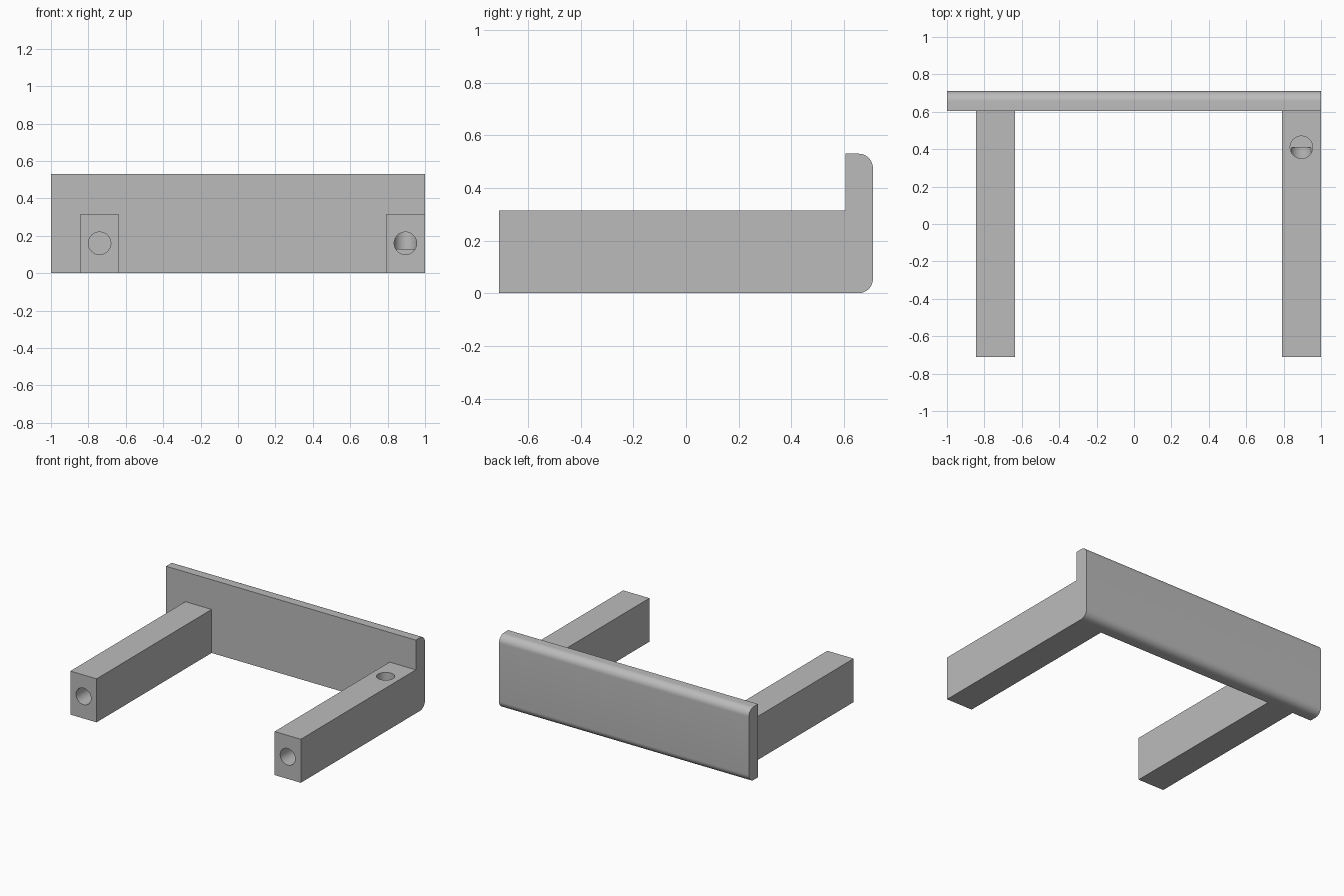
import bpy, bmesh, math
from mathutils import Matrix, Vector

if "Cube" in bpy.data.objects:
    bpy.data.objects.remove(bpy.data.objects["Cube"], do_unlink=True)

grey = bpy.data.materials.new("plain grey")
grey.use_nodes = True
colour = (0.5, 0.5, 0.5, 1)
grey.diffuse_color = colour
grey.node_tree.nodes["Principled BSDF"].inputs["Base Color"].default_value = colour

FRONT, PLATE, BACK = -0.71, 0.605, 0.71
ARM_W, ARM_H, HOLE_R = 0.21, 0.315, 0.06


def make_object(name, bm):
    bmesh.ops.recalc_face_normals(bm, faces=bm.faces)
    mesh = bpy.data.meshes.new(name)
    bm.to_mesh(mesh)
    bm.free()
    mesh.materials.append(grey)
    obj = bpy.data.objects.new(name, mesh)
    bpy.context.collection.objects.link(obj)
    return obj


def smooth(obj):
    bpy.ops.object.select_all(action='DESELECT')
    obj.select_set(True)
    bpy.context.view_layer.objects.active = obj
    bpy.ops.object.shade_smooth_by_angle(angle=math.radians(30))


def drill(obj, start, end):
    """Cut a round hole whose axis runs from start to end."""
    start, end = Vector(start), Vector(end)
    axis = end - start
    turn = axis.to_track_quat('Z', 'Y').to_matrix().to_4x4()
    bm = bmesh.new()
    bmesh.ops.create_cone(bm, cap_ends=True, segments=48, radius1=HOLE_R,
                          radius2=HOLE_R, depth=axis.length,
                          matrix=Matrix.Translation((start + end) / 2) @ turn)
    cutter = make_object("hole_cutter", bm)
    cutter.hide_render = True
    mod = obj.modifiers.new("hole", 'BOOLEAN')
    mod.operation, mod.solver, mod.object = 'DIFFERENCE', 'EXACT', cutter
    bpy.context.view_layer.objects.active = obj
    bpy.ops.object.modifier_apply(modifier=mod.name)
    bpy.data.objects.remove(cutter, do_unlink=True)


# Back plate: side profile with rounded rear edges, extruded across the width
height, r = 0.53, 0.055
profile = [(PLATE, height), (PLATE, 0)]
for cz, first in ((r, -90), (height - r, 0)):
    for i in range(13):
        a = math.radians(first + 90 * i / 12)
        profile.append((BACK - r + r * math.cos(a), cz + r * math.sin(a)))
bm = bmesh.new()
face = bm.faces.new([bm.verts.new((-1, y, z)) for y, z in profile])
side = bmesh.ops.extrude_face_region(bm, geom=[face])["geom"]
bmesh.ops.translate(bm, vec=(2, 0, 0),
                    verts=[v for v in side if isinstance(v, bmesh.types.BMVert)])
smooth(make_object("back_plate", bm))

# Arms: square bars, each with a round bore in its front end
for name, x in (("right_arm", -0.74), ("left_arm", 0.895)):
    bm = bmesh.new()
    size = Matrix.Diagonal((ARM_W, PLATE - FRONT, ARM_H, 1))
    place = Matrix.Translation((x, (PLATE + FRONT) / 2, ARM_H / 2))
    bmesh.ops.create_cube(bm, size=1, matrix=place @ size)
    arm = make_object(name, bm)
    drill(arm, (x, FRONT - 0.1, 0.16), (x, 0.41, 0.16))
    # The left arm also has a hole in its top
    if x > 0:
        drill(arm, (x, 0.41, ARM_H + 0.1), (x, 0.41, 0.13))
    smooth(arm)
